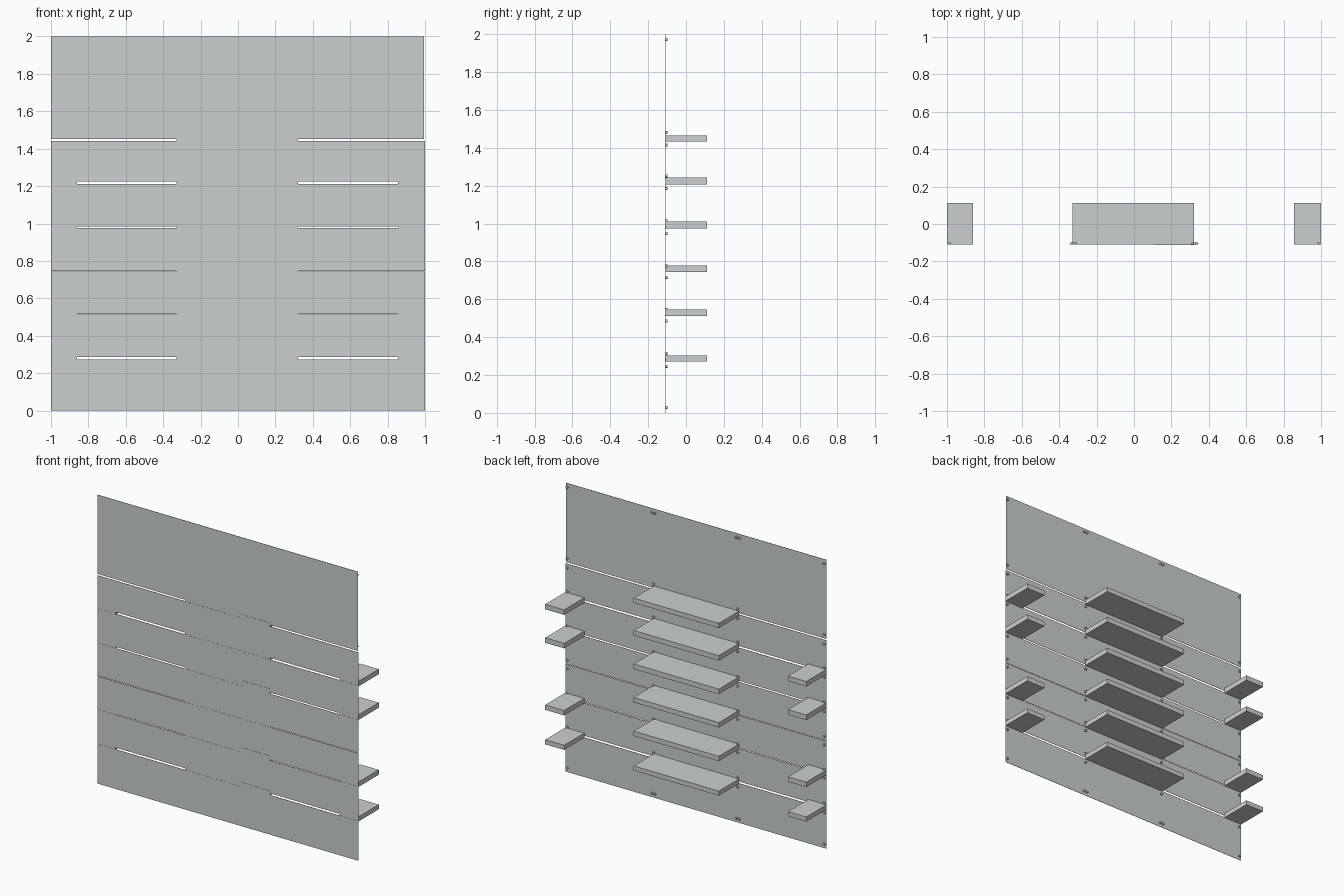
import bpy, math

if "Cube" in bpy.data.objects:
    bpy.data.objects.remove(bpy.data.objects["Cube"])

grey = bpy.data.materials.new("light grey")
grey.diffuse_color = (0.6, 0.63, 0.64, 1)
grey.use_nodes = True
grey.node_tree.nodes["Principled BSDF"].inputs["Base Color"].default_value = grey.diffuse_color


def box(name, x0, x1, y0, y1, z0, z1):
    bpy.ops.mesh.primitive_cube_add(size=1, location=((x0 + x1) / 2, (y0 + y1) / 2, (z0 + z1) / 2))
    ob = bpy.context.object
    ob.name = name
    ob.scale = (x1 - x0, y1 - y0, z1 - z0)
    bpy.ops.object.transform_apply(location=False, rotation=False, scale=True)
    ob.data.materials.append(grey)
    return ob


def screw(x, z):
    bpy.ops.mesh.primitive_cylinder_add(vertices=10, radius=0.008, depth=0.011,
                                        location=(x, -0.1035, z), rotation=(math.pi / 2, 0, 0))
    ob = bpy.context.object
    ob.name = "screw"
    ob.data.materials.append(grey)
    bpy.ops.object.shade_smooth_by_angle(angle=math.radians(40))


FRONT, BACK = -0.1105, -0.1085

# Wall boards with narrow gaps between them
boards = [(0, 0.274), (0.286, 0.513), (0.517, 0.744), (0.747, 0.975),
          (0.984, 1.212), (1.224, 1.442), (1.452, 2.0)]
for i, (z0, z1) in enumerate(boards):
    box("board", -1, 0.995 if z1 == 2.0 else 1, FRONT, BACK, z0, z1)
    # Screws near the corners and beside the shelf ends
    for z, outer in ((z0 + 0.028, i == 0), (z1 - 0.028, i == 6)):
        for side in (-1, 1):
            screw(side * 0.985, z)
            for x in ((0.312, 0.334) if outer else (0.322,)):
                screw(side * x, z)

# Shelves: (bottom, top, has side shelves, has front lip)
rows = [(0.272, 0.304, True, True), (0.511, 0.545, True, True),
        (0.744, 0.778, False, False), (0.975, 1.01, True, True),
        (1.207, 1.242, True, False), (1.433, 1.466, False, True)]
for z0, z1, sides, lip in rows:
    box("centre_shelf", -0.33, 0.322, -0.1095, 0.112, z0, z1)
    if sides:
        box("left_shelf", -1, -0.86, -0.1095, 0.112, z0, z1)
        box("right_shelf", 0.855, 1, -0.1095, 0.112, z0, z1)
    if lip:
        box("shelf_lip", 0.105, 0.322, -0.112, -0.109, z0, z1)
